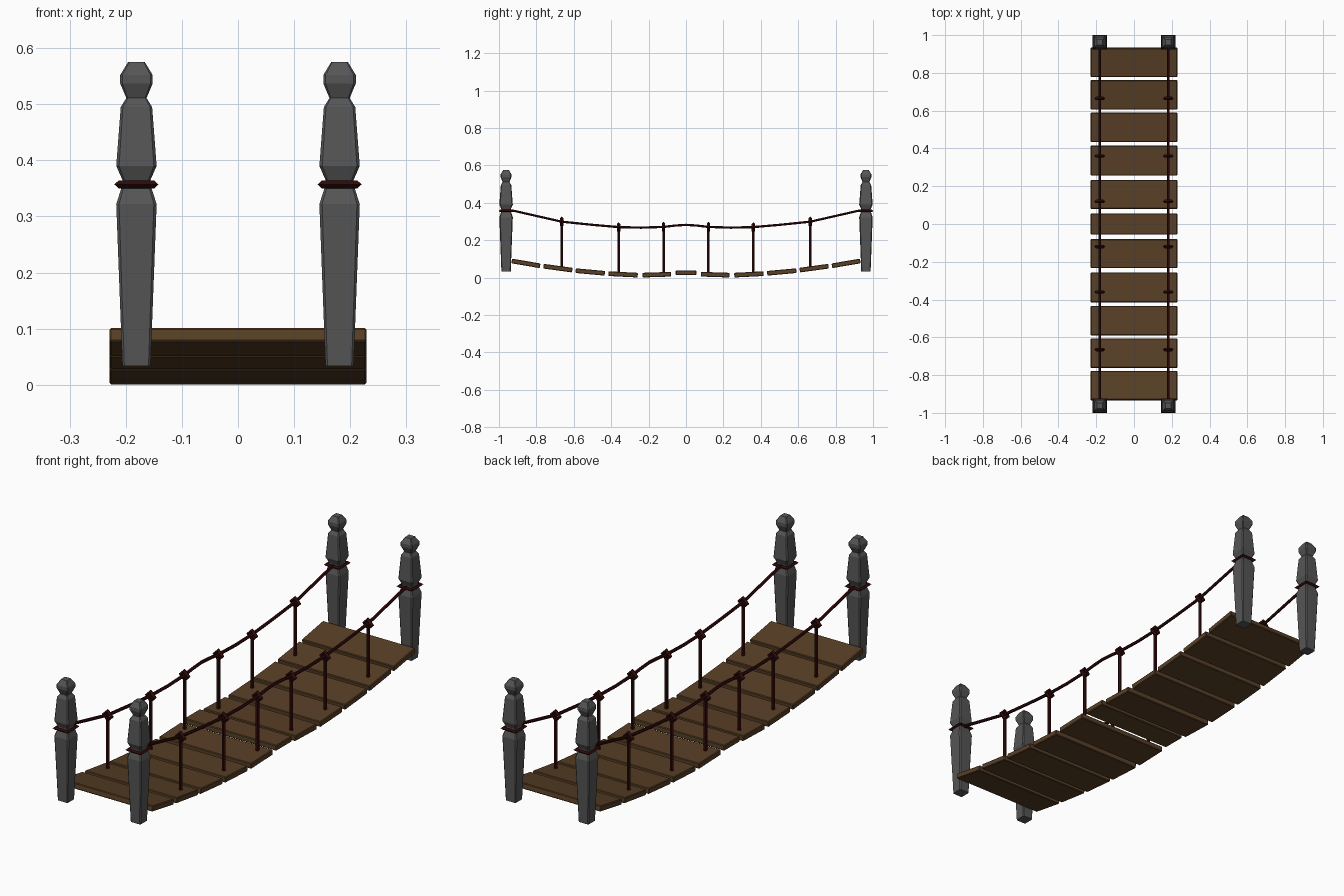
import bpy, bmesh, math
from mathutils import Vector, Matrix

if "Cube" in bpy.data.objects:
    bpy.data.objects.remove(bpy.data.objects["Cube"])


def material(name, rgb):
    m = bpy.data.materials.new(name)
    m.diffuse_color = (*rgb, 1)
    m.use_nodes = True
    m.node_tree.nodes["Principled BSDF"].inputs["Base Color"].default_value = m.diffuse_color
    return m


STONE = material("grey stone", (0.092, 0.092, 0.092))
WOOD = material("brown wood", (0.098, 0.050, 0.019))
ROPE = material("dark red rope", (0.032, 0.003, 0.003))


def finish(bm, name, mat):
    bmesh.ops.recalc_face_normals(bm, faces=bm.faces)
    me = bpy.data.meshes.new(name)
    bm.to_mesh(me)
    bm.free()
    me.materials.append(mat)
    ob = bpy.data.objects.new(name, me)
    bpy.context.collection.objects.link(ob)
    return ob


def loft(bm, rings, closed=False):
    """Skin a list of vertex-position rings; cap the ends unless closed."""
    vs = [[bm.verts.new(p) for p in r] for r in rings]
    n = len(vs[0])
    pairs = list(zip(vs, vs[1:]))
    if closed:
        pairs.append((vs[-1], vs[0]))
    else:
        bm.faces.new(vs[0][::-1])
        bm.faces.new(vs[-1])
    for a, b in pairs:
        for i in range(n):
            j = (i + 1) % n
            bm.faces.new((a[i], a[j], b[j], b[i]))


def torus4(name, centre, major, minor, height, rot):
    """Four-cornered ring with a diamond section."""
    bm = bmesh.new()
    rings = []
    for k in range(4):
        a = k * math.pi / 2
        d = Vector((math.cos(a), math.sin(a), 0))
        up = Vector((0, 0, height))
        rings.append([d * (major + minor), d * major + up,
                      d * (major - minor), d * major - up])
    loft(bm, rings, True)
    bm.transform(Matrix.Translation(centre) @ rot)
    return finish(bm, name, ROPE)


# Stone posts: square section with slim corner chamfers
POST = [(0.033, 0.025), (0.322, 0.036), (0.350, 0.027), (0.365, 0.025),
        (0.390, 0.036), (0.495, 0.028), (0.511, 0.018), (0.537, 0.029),
        (0.552, 0.029), (0.575, 0.015)]


def post(x, y):
    bm = bmesh.new()
    rings = []
    for z, h in POST:
        c = h * 0.86
        rings.append([(x + a, y + b, z) for a, b in
                      ((h, -c), (h, c), (c, h), (-c, h),
                       (-h, c), (-h, -c), (-c, -h), (c, -h))])
    loft(bm, rings)
    finish(bm, "stone_post", STONE)
    torus4("post_binding", (x, y, 0.357), 0.045, 0.0105, 0.007,
           Matrix.Rotation(math.pi / 4, 4, 'Z'))


# Planks: boxes following the sagging deck
def plank(y0, z0, y1, z1):
    length = math.hypot(y1 - y0, z1 - z0)
    bm = bmesh.new()
    bmesh.ops.create_cube(bm, size=1)
    bm.transform(Matrix.Translation((0, (y0 + y1) / 2, (z0 + z1) / 2))
                 @ Matrix.Rotation(math.atan2(z1 - z0, y1 - y0), 4, 'X')
                 @ Matrix.Diagonal((0.458, length, 0.025, 1)))
    ob = finish(bm, "deck_plank", WOOD)
    bev = ob.modifiers.new("edge", 'BEVEL')
    bev.width = 0.003
    bev.segments = 1


PLANKS = [(0.080, 0.018, 0.233, 0.013), (0.258, 0.013, 0.415, 0.021),
          (0.434, 0.023, 0.590, 0.037), (0.608, 0.040, 0.762, 0.061),
          (0.780, 0.063, 0.932, 0.089)]
plank(-0.055, 0.026, 0.055, 0.026)
for y0, z0, y1, z1 in PLANKS:
    plank(y0, z0, y1, z1)
    plank(-y1, z1, -y0, z0)

# Hand rope path (one half, mirrored)
HALF = [(0.06, 0.278), (0.12, 0.271), (0.24, 0.267), (0.36, 0.270),
        (0.50, 0.282), (0.665, 0.299), (0.92, 0.357), (0.96, 0.357)]
PATH = [(-y, z) for y, z in HALF[::-1]] + [(0, 0.282)] + HALF


def hand_rope(x, r=0.007):
    bm = bmesh.new()
    loft(bm, [[(x + r * math.cos(k * math.pi / 3), y,
                z + r * math.sin(k * math.pi / 3)) for k in range(6)]
              for y, z in PATH])
    finish(bm, "hand_rope", ROPE)


# Upright ropes with diamond knots around the hand rope
def upright(x, y, top, bottom):
    r = 0.008
    bm = bmesh.new()
    loft(bm, [[(x + r * math.cos(k * math.pi / 3),
                y + r * math.sin(k * math.pi / 3), z) for k in range(6)]
              for z in (bottom, top)])
    finish(bm, "upright_rope", ROPE)
    torus4("rope_knot", (x, y, top), 0.020, 0.009, 0.009,
           Matrix.Rotation(math.pi / 2, 4, 'X'))


for x in (-0.181, 0.181):
    hand_rope(x)
    for s in (-1, 1):
        post(x, s * 0.962)
        for y, top, bottom in ((0.12, 0.269, 0.017), (0.36, 0.267, 0.019),
                               (0.665, 0.297, 0.048)):
            upright(x, s * y, top, bottom)
